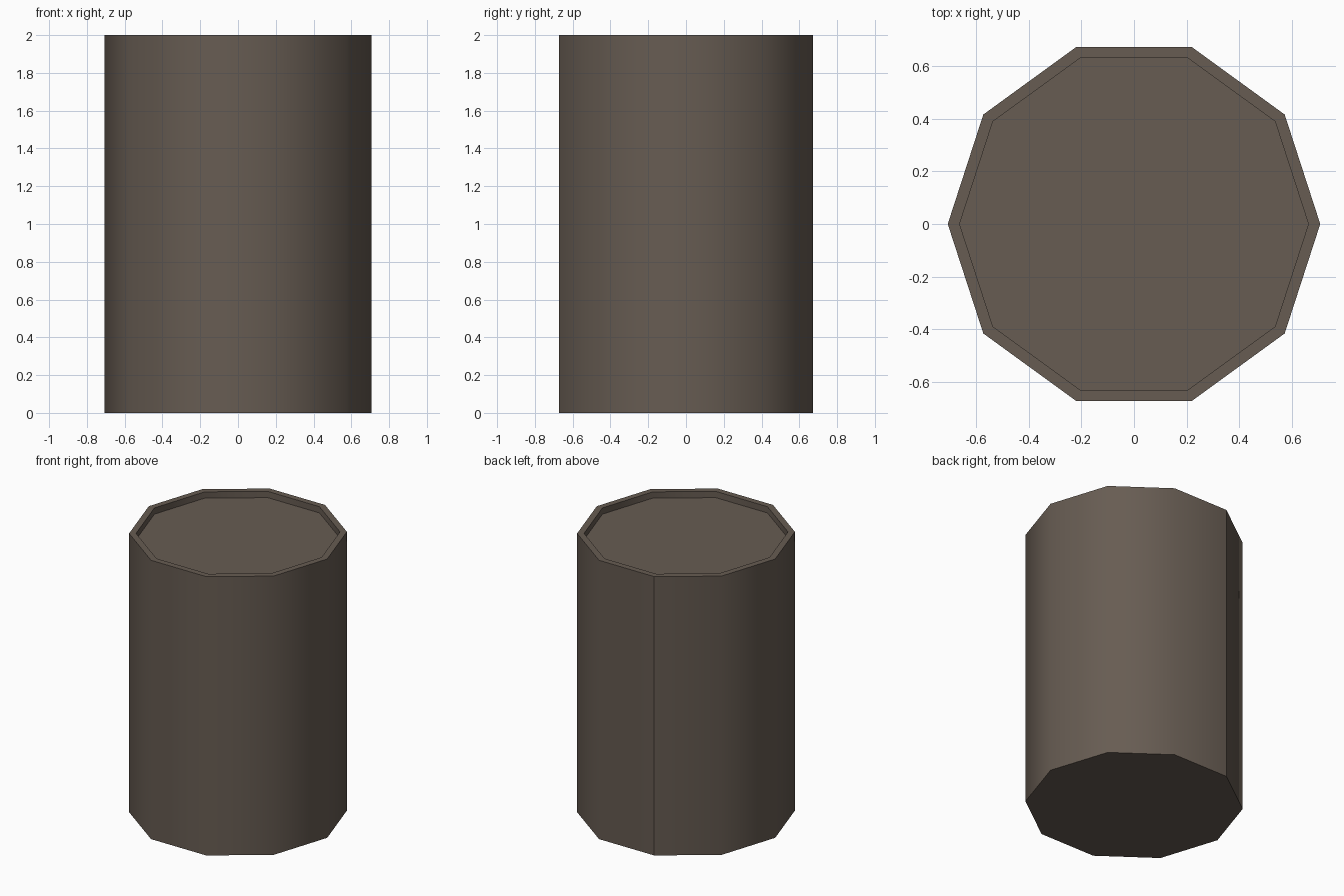
import bpy, bmesh, math

if "Cube" in bpy.data.objects:
    bpy.data.objects.remove(bpy.data.objects["Cube"])

SIDES, R, R_IN, H, DEPTH = 10, 0.708, 0.663, 2.0, 0.045

mat = bpy.data.materials.new("dark brown")
mat.diffuse_color = (0.135, 0.107, 0.085, 1)
mat.use_nodes = True
mat.node_tree.nodes["Principled BSDF"].inputs["Base Color"].default_value = mat.diffuse_color

# Ten-sided drum: stacked rings from the base, over the rim, down to the lid
bm = bmesh.new()
rings = []
for r, z in [(R, 0), (R, H), (R_IN, H), (R_IN, H - DEPTH)]:
    rings.append([bm.verts.new((r * math.cos(2 * math.pi * i / SIDES),
                                r * math.sin(2 * math.pi * i / SIDES), z))
                  for i in range(SIDES)])
for a, b in zip(rings, rings[1:]):
    for i in range(SIDES):
        j = (i + 1) % SIDES
        bm.faces.new((a[i], a[j], b[j], b[i]))
bm.faces.new(rings[0][::-1])   # base
bm.faces.new(rings[-1])        # recessed lid

# Smooth around the sides; creases at the rims and along the one side seam
for f in bm.faces:
    f.smooth = abs(f.normal.z) < 0.5
bm.normal_update()
for f in bm.faces:
    f.smooth = abs(f.normal.z) < 0.5
for e in bm.edges:
    e.smooth = e.calc_face_angle(0) < math.radians(40)
seam = bm.edges.get((rings[0][3], rings[1][3]))
seam.smooth = False

me = bpy.data.meshes.new("drum_body")
bm.to_mesh(me)
bm.free()
me.materials.append(mat)
bpy.context.collection.objects.link(bpy.data.objects.new("drum_body", me))
